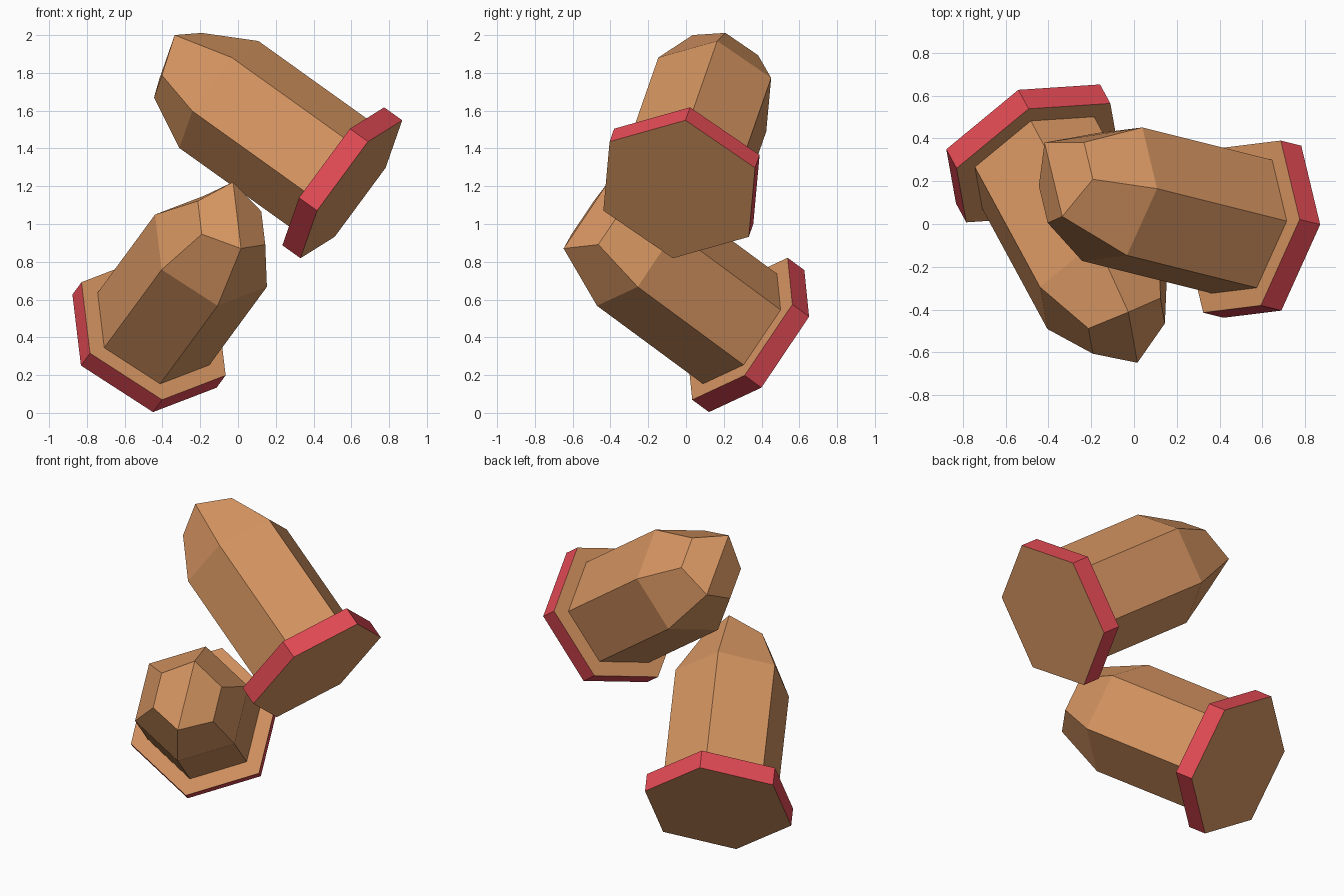
import bpy, math
from mathutils import Vector, Matrix

if "Cube" in bpy.data.objects:
    bpy.data.objects.remove(bpy.data.objects["Cube"])


def material(name, color):
    m = bpy.data.materials.new(name)
    m.diffuse_color = (*color, 1)
    m.use_nodes = True
    m.node_tree.nodes["Principled BSDF"].inputs["Base Color"].default_value = m.diffuse_color
    return m


tan = material("tan_metal", (0.67, 0.30, 0.12))
red = material("red_rim", (0.77, 0.07, 0.09))

SIDES = 6
# Profile of (radius, height): rim, ledge, straight body, tapered nose
PROFILE = [(0.455, 0), (0.455, 0.12), (0.353, 0.12), (0.353, 0.88), (0.213, 1.152)]
RIDGE = 0.073  # extra height of the nose ridge


def shell(name, base, axis, ridge_dir):
    verts, faces, mats = [], [], []
    for k, (r, h) in enumerate(PROFILE):
        for i in range(SIDES):
            a = i * math.tau / SIDES
            lift = RIDGE if k == len(PROFILE) - 1 and i % 3 == 0 else 0
            verts.append((r * math.cos(a), r * math.sin(a), h + lift))
    # side walls, the lowest band is the red rim
    for k in range(len(PROFILE) - 1):
        for i in range(SIDES):
            j = (i + 1) % SIDES
            lo, hi = k * SIDES, (k + 1) * SIDES
            faces.append((lo + i, lo + j, hi + j, hi + i))
            mats.append(1 if k == 0 else 0)
    # flat base and two-facet nose
    t = (len(PROFILE) - 1) * SIDES
    faces += [tuple(reversed(range(SIDES))),
              (t, t + 1, t + 2, t + 3), (t + 3, t + 4, t + 5, t)]
    mats += [0, 0, 0]

    me = bpy.data.meshes.new(name)
    me.from_pydata(verts, [], faces)
    me.materials.append(tan)
    me.materials.append(red)
    me.polygons.foreach_set("material_index", mats)
    ob = bpy.data.objects.new(name, me)
    bpy.context.collection.objects.link(ob)

    # orient: local z along the shell, local x along the nose ridge
    z = Vector(axis).normalized()
    x = Vector(ridge_dir)
    x = (x - z * x.dot(z)).normalized()
    rot = Matrix((x, z.cross(x), z)).transposed().to_4x4()
    ob.matrix_world = Matrix.Translation(base) @ rot
    return ob


shell("upper_shell", (0.60, -0.036, 1.184), (-0.797, 0.199, 0.570), (-0.08, 0.363, -0.255))
shell("lower_shell", (-0.495, 0.374, 0.380), (0.400, -0.738, 0.544), (0.045, -0.252, -0.375))
